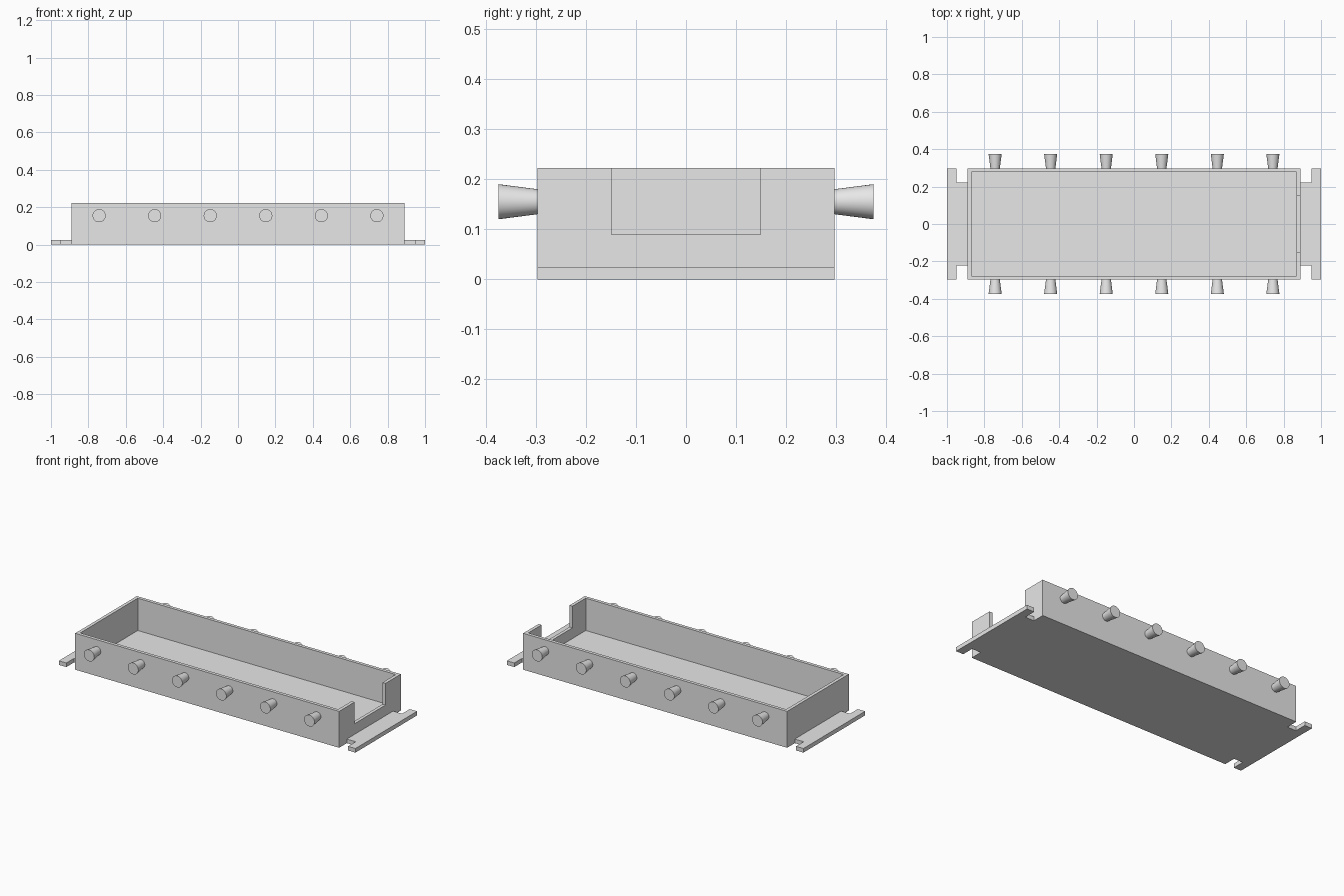
import bpy, bmesh
from math import radians
from mathutils import Matrix, Vector

cube = bpy.data.objects.get("Cube")
if cube:
    bpy.data.objects.remove(cube)

# Main dimensions
HX, HY, H = 0.89, 0.297, 0.222      # tray half length, half width, height
WALL, FLOOR = 0.02, 0.025
NOTCH_Y, NOTCH_Z = 0.149, 0.09

grey = bpy.data.materials.new("plain grey")
grey.use_nodes = True
grey.diffuse_color = (0.8, 0.8, 0.8, 1)
grey.node_tree.nodes["Principled BSDF"].inputs["Base Color"].default_value = (0.8, 0.8, 0.8, 1)


def add_object(name, bm):
    bmesh.ops.recalc_face_normals(bm, faces=bm.faces)
    mesh = bpy.data.meshes.new(name)
    bm.to_mesh(mesh)
    bm.free()
    mesh.materials.append(grey)
    obj = bpy.data.objects.new(name, mesh)
    bpy.context.collection.objects.link(obj)
    return obj


def box(name, low, high):
    low, high = Vector(low), Vector(high)
    bm = bmesh.new()
    bmesh.ops.create_cube(bm, size=1)
    bmesh.ops.scale(bm, vec=high - low, verts=bm.verts)
    bmesh.ops.translate(bm, vec=(low + high) / 2, verts=bm.verts)
    return add_object(name, bm)


def plate(name, outline, height):
    bm = bmesh.new()
    face = bm.faces.new([bm.verts.new((x, y, 0)) for x, y in outline])
    top = bmesh.ops.extrude_face_region(bm, geom=[face])["geom"]
    bmesh.ops.translate(bm, vec=(0, 0, height),
                        verts=[v for v in top if isinstance(v, bmesh.types.BMVert)])
    return add_object(name, bm)


def boolean(target, tool, operation):
    mod = target.modifiers.new(tool.name, "BOOLEAN")
    mod.operation, mod.object, mod.solver = operation, tool, "EXACT"
    bpy.context.view_layer.objects.active = target
    bpy.ops.object.modifier_apply(modifier=mod.name)
    bpy.data.objects.remove(tool)


# Tray: hollowed block with an opening in one end wall
tray = box("tray", (-HX, -HY, 0), (HX, HY, H))
boolean(tray, box("cavity", (WALL - HX, WALL - HY, FLOOR), (HX - WALL, HY - WALL, 1)), "DIFFERENCE")
boolean(tray, box("end_opening", (HX - 2 * WALL, -NOTCH_Y, NOTCH_Z), (1, NOTCH_Y, 1)), "DIFFERENCE")

# T-shaped mounting flange at each end, flush with the tray floor
half = [(HX - 0.01, 0.223), (0.95, 0.223), (0.95, HY), (1, HY)]
outline = half + [(x, -y) for x, y in reversed(half)]
for side in (1, -1):
    boolean(tray, plate("flange", [(side * x, y) for x, y in outline], FLOOR), "UNION")

# Flared pegs along both long sides
for side, row in ((-1, "front"), (1, "back")):
    for i in range(6):
        bm = bmesh.new()
        bmesh.ops.create_cone(bm, cap_ends=True, segments=32, radius1=0.025, radius2=0.035, depth=0.077)
        bmesh.ops.transform(bm, matrix=Matrix.Translation(((i - 2.5) * 0.297, side * 0.3355, 0.155))
                            @ Matrix.Rotation(radians(-90 * side), 4, "X"), verts=bm.verts)
        peg = add_object(f"{row}_peg_{i + 1}", bm)
        bpy.ops.object.select_all(action="DESELECT")
        peg.select_set(True)
        bpy.context.view_layer.objects.active = peg
        bpy.ops.object.shade_smooth_by_angle(angle=radians(30))
